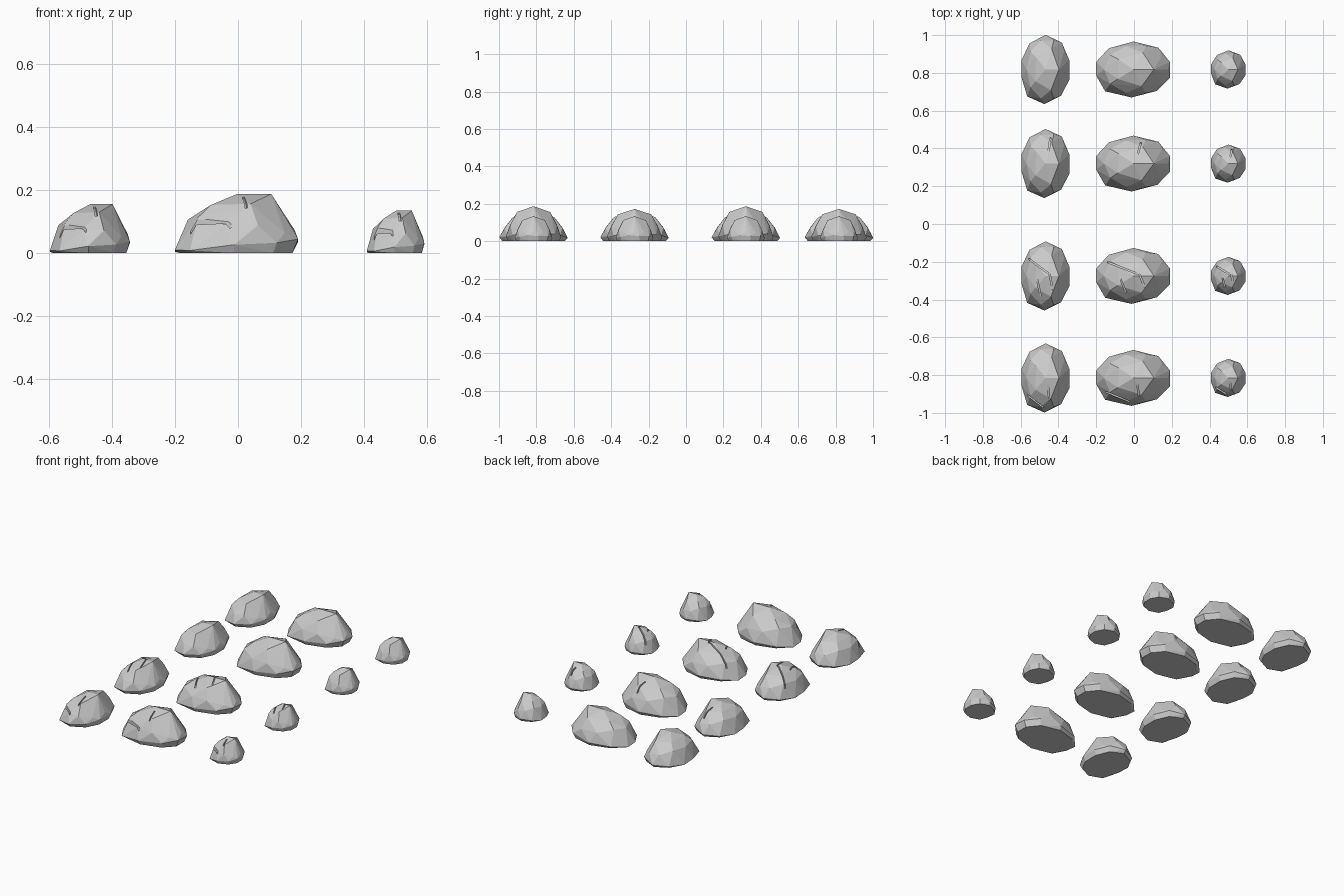
import bpy, bmesh
from math import cos, sin, radians, atan2
from mathutils import Vector, Matrix
from mathutils.bvhtree import BVHTree

if "Cube" in bpy.data.objects:
    bpy.data.objects.remove(bpy.data.objects["Cube"])

# Ten-sided outline and domed upper points, in unit rock space
OUTLINE = [(0, 1), (.67, .78), (.98, .27), (.98, -.3), (.64, -.76),
           (-.05, -1), (-.76, -.78), (-1, -.22), (-1, .27), (-.66, .76)]
CROWN = [(.55, 0, 1), (.25, .6, .84), (-.4, .36, .82),
         (-.42, -.34, .82), (.22, -.6, .84), (0, 0, 1)]


def rock_points():
    pts = []
    for i, (u, v) in enumerate(OUTLINE):
        pts.append((u * .91, v * .91, .03))
        pts.append((u, v, .14 + .09 * u + (.03 if i % 2 else 0)))
    for i in range(10):
        a = radians(36 * i)
        w = .46 if i % 2 else .52
        pts.append((.07 + .86 * cos(a), .88 * sin(a), w - .12 * cos(a)))
    return pts + CROWN


def make_rock(name, loc, size):
    bm = bmesh.new()
    for p in rock_points():
        bm.verts.new([c * s for c, s in zip(p, size)])
    res = bmesh.ops.convex_hull(bm, input=bm.verts[:])
    loose = [v for v in bm.verts if not v.link_faces]
    bmesh.ops.delete(bm, geom=loose, context='VERTS')
    bmesh.ops.dissolve_limit(bm, angle_limit=radians(3), verts=bm.verts[:], edges=bm.edges[:])
    bmesh.ops.recalc_face_normals(bm, faces=bm.faces[:])
    bmesh.ops.translate(bm, verts=bm.verts[:], vec=loc)
    tree = BVHTree.FromBMesh(bm)
    me = bpy.data.meshes.new(name)
    bm.to_mesh(me)
    bm.free()
    ob = bpy.data.objects.new(name, me)
    bpy.context.collection.objects.link(ob)
    return ob, tree


# Thin blade laid along the surface between two plan points
def cut_crack(ob, tree, a, b, width):
    hits = [tree.ray_cast(Vector((x, y, 1)), Vector((0, 0, -1)))[0] for x, y in (a, b)]
    if None in hits:
        return
    p, q = hits
    along = (q - p).normalized()
    side = along.cross(Vector((0, 0, 1))).normalized()
    up = side.cross(along)
    rot = Matrix((side, along, up)).transposed().to_4x4()
    bm = bmesh.new()
    bmesh.ops.create_cube(bm, size=1, matrix=Matrix.Translation((p + q) / 2 + up * .024) @ rot
                          @ Matrix.Diagonal((width, (q - p).length, .06, 1)))
    me = bpy.data.meshes.new("crack_cutter")
    bm.to_mesh(me)
    bm.free()
    cutter = bpy.data.objects.new("crack_cutter", me)
    cutter.hide_render = True
    bpy.context.collection.objects.link(cutter)
    mod = ob.modifiers.new("crack", 'BOOLEAN')
    mod.operation = 'DIFFERENCE'
    mod.solver = 'EXACT'
    mod.object = cutter
    bpy.context.view_layer.objects.active = ob
    bpy.ops.object.modifier_apply(modifier=mod.name)
    bpy.data.objects.remove(cutter)


# Column: name, centre x, half width, half depth, height
COLUMNS = [("long_rock", -.468, .128, .183, .155),
           ("large_rock", -.003, .197, .148, .187),
           ("small_rock", .5, .092, .101, .134)]
# Row: centre y, large rock height factor, cracks as plan segments
ROWS = [(.818, .92, []),
        (.32, 1, [((.2, .75), (.12, .35))]),
        (-.275, .92, [((-.7, .5), (.1, .08)), ((-.35, -.1), (-.2, -.6)),
                      ((.15, .1), (.3, -.4))]),
        (-.815, 1, [((-.75, -.5), (-.1, -.85)), ((.1, -.2), (.15, -.65))])]

for r, (y, hf, cracks) in enumerate(ROWS):
    for name, x, hx, hy, h in COLUMNS:
        height = h * hf if name == "large_rock" else h
        rock, tree = make_rock(f"{name}_{r + 1}", (x, y, -.03 * height), (hx, hy, height * 1.03))
        for (a, b) in cracks:
            cut_crack(rock, tree, (x + a[0] * hx, y + a[1] * hy),
                      (x + b[0] * hx, y + b[1] * hy), .007)
